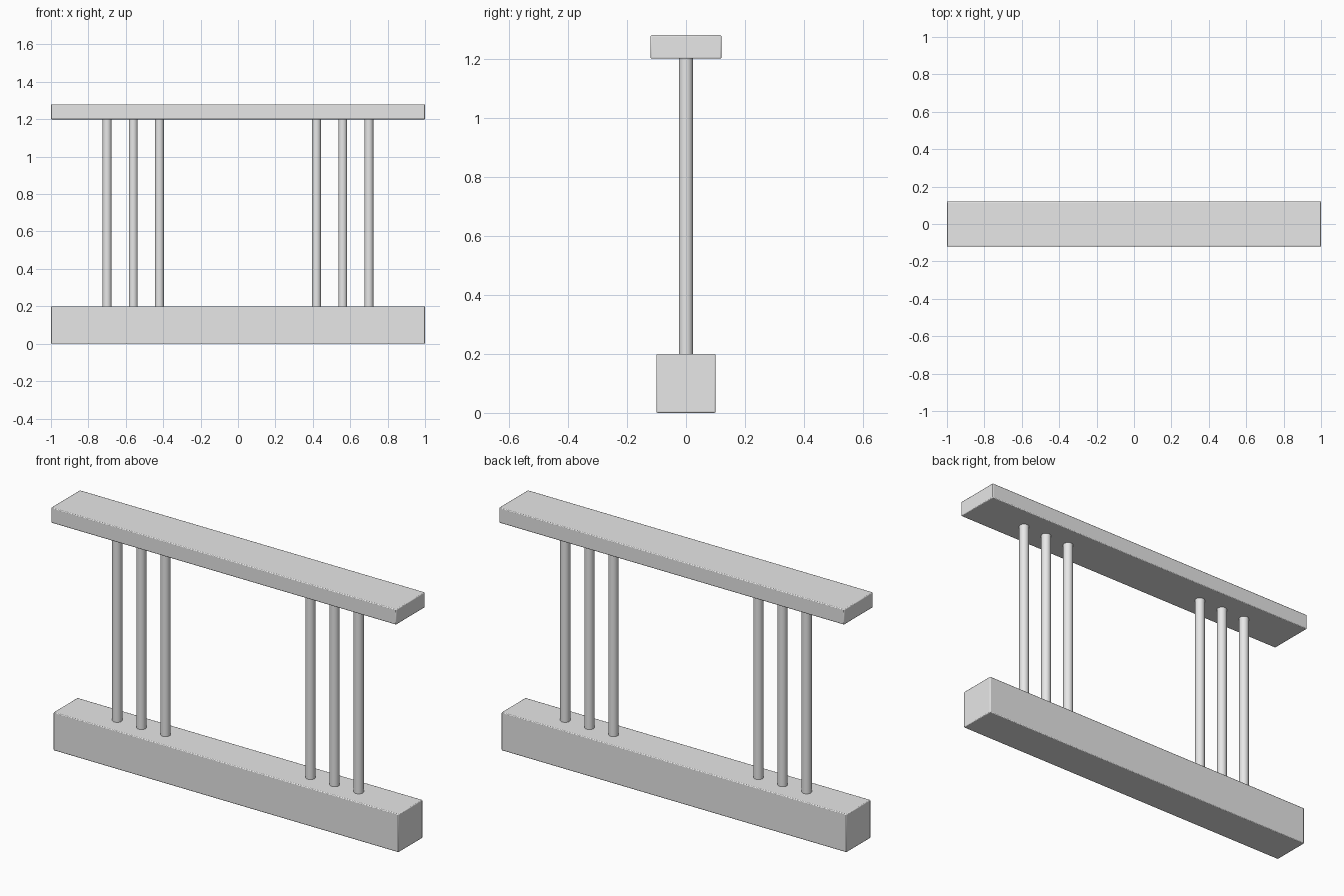
import bpy

cube = bpy.data.objects.get("Cube")
if cube:
    bpy.data.objects.remove(cube, do_unlink=True)

# Single light grey finish
grey = bpy.data.materials.new("light_grey")
grey.use_nodes = True
colour = (0.8, 0.8, 0.8, 1)
grey.diffuse_color = colour
grey.node_tree.nodes["Principled BSDF"].inputs["Base Color"].default_value = colour

BASE_TOP, RAIL_BOTTOM, RAIL_TOP = 0.2, 1.2, 1.28


def beam(name, depth, bottom, top):
    """Full-length beam with slightly softened edges."""
    bpy.ops.mesh.primitive_cube_add(size=1, location=(0, 0, (bottom + top) / 2))
    obj = bpy.context.object
    obj.name = name
    obj.scale = (2, depth, top - bottom)
    bpy.ops.object.transform_apply(location=False, rotation=False, scale=True)
    bevel = obj.modifiers.new("soft_edges", "BEVEL")
    bevel.width = 0.004
    bevel.segments = 2
    obj.data.materials.append(grey)
    bpy.ops.object.shade_smooth_by_angle()


def baluster(name, x):
    """Round upright between the base and the rail."""
    bpy.ops.mesh.primitive_cylinder_add(
        vertices=32, radius=0.024, depth=RAIL_BOTTOM - BASE_TOP,
        location=(x, 0, (BASE_TOP + RAIL_BOTTOM) / 2))
    obj = bpy.context.object
    obj.name = name
    obj.data.materials.append(grey)
    bpy.ops.object.shade_smooth_by_angle()


# Base beam and top rail
beam("base_beam", 0.2, 0, BASE_TOP)
beam("top_rail", 0.24, RAIL_BOTTOM, RAIL_TOP)

# Three balusters mirrored on each side
for side, sign in (("left", 1), ("right", -1)):
    for i in range(3):
        baluster(f"{side}_baluster_{i + 1}", sign * (0.42 + 0.14 * i))
